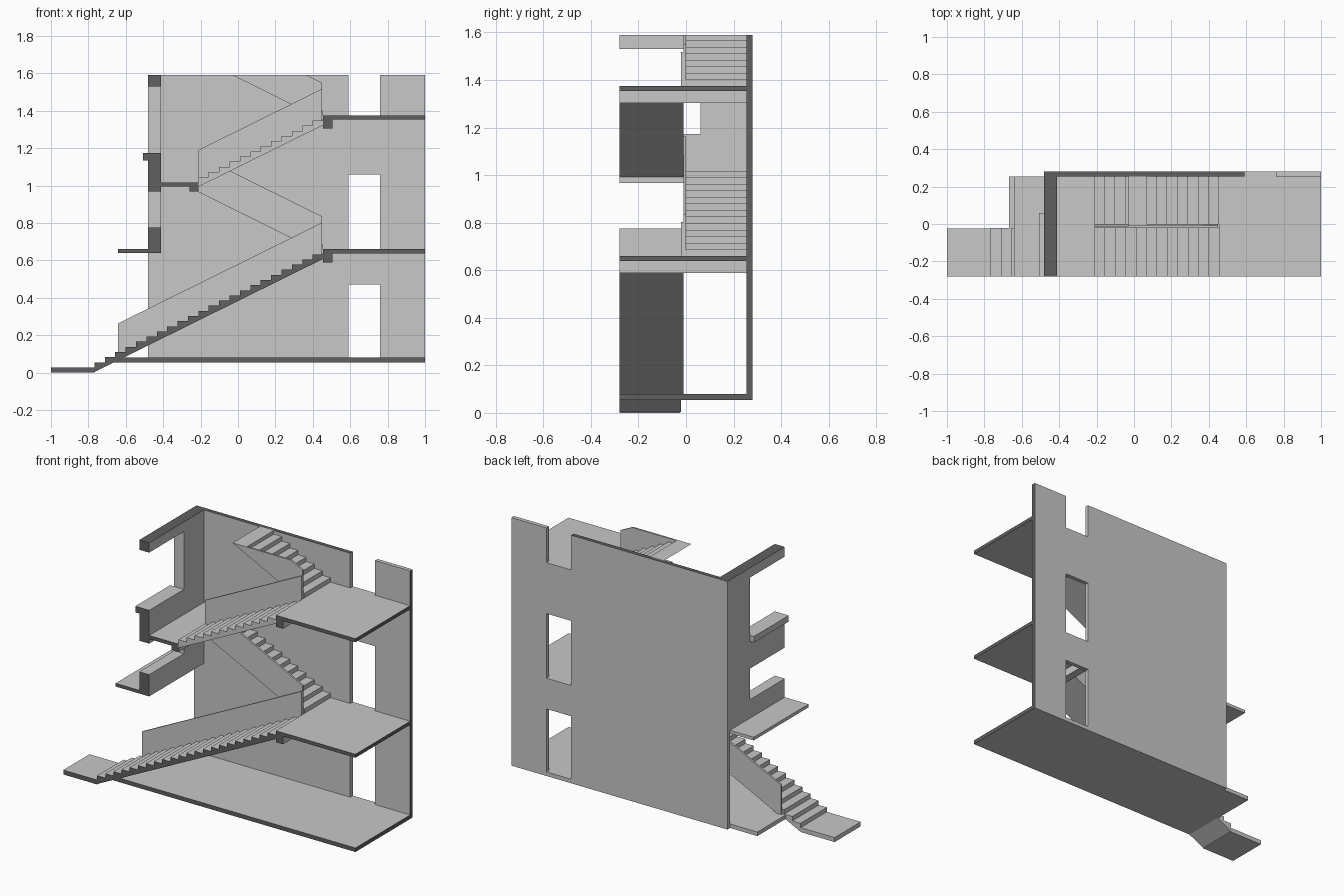
import bpy, bmesh
from mathutils import Vector

if "Cube" in bpy.data.objects:
    bpy.data.objects.remove(bpy.data.objects["Cube"])

def material(name, v):
    m = bpy.data.materials.new(name)
    m.diffuse_color = (v, v, v, 1)
    m.use_nodes = True
    m.node_tree.nodes["Principled BSDF"].inputs["Base Color"].default_value = m.diffuse_color
    return m

LIGHT = material("light grey", 0.58)
DARK = material("dark cut grey", 0.115)

FRONT, INNER, BACK = -0.28, 0.255, 0.28      # y of section cut, wall face, wall back
TOP = 1.59
RISE, RUN, THICK, RAIL = 0.0275, 0.0556, 0.052, 0.145
G0, G1, G2 = 0.08, 0.66, 1.375               # floor levels
MID = G1 + 13 * RISE                         # half landing level
XL, XR = -0.212, 0.455                       # ends of the short flights


def prism(name, polys, lo, hi, axis='y', cut_top=False):
    """Extrude polygons: (x, z) along y, or (y, z) along x. Clip at TOP and colour the cut faces."""
    bm = bmesh.new()
    for poly in polys:
        pts = [(a, lo, b) if axis == 'y' else (lo, a, b) for a, b in poly]
        bm.faces.new([bm.verts.new(p) for p in pts])
    bmesh.ops.remove_doubles(bm, verts=bm.verts, dist=1e-5)
    bmesh.ops.recalc_face_normals(bm, faces=bm.faces)
    ext = bmesh.ops.extrude_face_region(bm, geom=bm.faces[:], use_keep_orig=True)
    off = Vector((0, hi - lo, 0)) if axis == 'y' else Vector((hi - lo, 0, 0))
    bmesh.ops.translate(bm, vec=off, verts=[g for g in ext['geom'] if isinstance(g, bmesh.types.BMVert)])
    if max(v.co.z for v in bm.verts) > TOP + 1e-4:
        bmesh.ops.bisect_plane(bm, geom=bm.verts[:] + bm.edges[:] + bm.faces[:],
                               plane_co=(0, 0, TOP), plane_no=(0, 0, 1), clear_outer=True)
        bmesh.ops.holes_fill(bm, edges=[e for e in bm.edges if e.is_boundary])
    bmesh.ops.recalc_face_normals(bm, faces=bm.faces)
    # section faces: front plane, right end, and the top of the walls
    for f in bm.faces:
        c, n = f.calc_center_median(), f.normal
        if (n.y < -0.9 and c.y < FRONT + 0.001) or (n.x > 0.9 and c.x > 0.999) \
                or (cut_top and n.z > 0.9 and c.z > TOP - 0.001 and c.x < 0.6):
            f.material_index = 1
    me = bpy.data.meshes.new(name)
    bm.to_mesh(me)
    bm.free()
    me.materials.append(LIGHT)
    me.materials.append(DARK)
    ob = bpy.data.objects.new(name, me)
    bpy.context.collection.objects.link(ob)
    return ob


def rect(a0, a1, b0, b1):
    return [(a0, b0), (a1, b0), (a1, b1), (a0, b1)]


def box(name, x0, x1, y0, y1, z0, z1):
    return prism(name, [rect(x0, x1, z0, z1)], y0, y1)


def grid(us, vs, is_hole):
    """Rectangular cells between the grid lines, leaving out the openings."""
    return [rect(a, b, c, d) for a, b in zip(us, us[1:]) for c, d in zip(vs, vs[1:])
            if not is_hole((a + b) / 2, (c + d) / 2)]


def flight(name, x0, z0, n, d, y0, y1):
    """Solid stair with n risers climbing in direction d."""
    pts = [(x0, z0)]
    for i in range(n):
        pts.append((x0 + d * RUN * i, z0 + RISE * (i + 1)))
        if i < n - 1:
            pts.append((x0 + d * RUN * (i + 1), z0 + RISE * (i + 1)))
    x1, z1 = pts[-1]
    pts += [(x1, z1 - THICK), (x0, z0 + RISE - THICK)]
    prism(name, [pts], y0, y1)


def parapet(name, x0, z0, d, xa, xb, y0, y1):
    """Sloping solid balustrade following the nosing line of a flight."""
    nose = lambda x: z0 + RISE + (x - x0) * d * RISE / RUN
    prism(name, [[(xa, nose(xa) - THICK), (xb, nose(xb) - THICK),
                  (xb, nose(xb) + RAIL), (xa, nose(xa) + RAIL)]], y0, y1)


# back wall with stacked door openings
def door(x, z):
    return 0.59 < x < 0.76 and (G0 < z < 0.47 or G1 < z < 1.06 or z > G2)

prism("back_wall", grid([-0.48, 0.59, 0.76, 1], [0.055, G0, 0.47, G1, 1.06, G2, TOP], door),
      INNER, BACK, cut_top=True)

# left wall with two window openings
def window(y, z):
    return y < 0.06 and (0.775 < z < 0.967 or 1.173 < z < 1.53)

prism("left_wall", grid([FRONT, 0.06, BACK], [0.64, 0.775, 0.967, 1.173, 1.53, TOP], window),
      -0.48, -0.412, 'x', cut_top=True)
box("window_sill", -0.507, -0.48, FRONT, 0.06, 1.135, 1.173)
box("entrance_canopy", -0.642, -0.48, FRONT, INNER, 0.64, 0.66)

# floors, landings and their edge beams
box("entry_pad", -1, -0.768, FRONT, -0.025, 0, RISE)
box("ground_slab", -0.667, 1, FRONT, INNER, 0.055, G0)
for i, g in enumerate((G1, G2)):
    box(f"floor_slab_{i + 1}", XR, 1, FRONT, INNER, g - 0.022, g)
    box(f"floor_beam_{i + 1}", XR, 0.505, FRONT, INNER, g - 0.071, g - 0.022)
box("half_landing", -0.412, XL, FRONT, INNER, MID - 0.022, MID)
box("half_landing_beam", -0.26, XL, FRONT, INNER, 0.967, MID - 0.022)

# stair flights: front ones climb right, back ones climb left
flight("entry_flight", -0.768, RISE, 23, 1, FRONT, -0.022)
flight("upper_front_flight", XL, MID, 13, 1, FRONT, -0.022)
flight("lower_back_flight", XR, G1, 13, -1, 0, INNER)
flight("upper_back_flight", XR, G2, 13, -1, 0, INNER)

# balustrades between the flights
parapet("entry_parapet", -0.768, RISE, 1, -0.642, 0.45, -0.022, -0.011)
parapet("upper_front_parapet", XL, MID, 1, XL, 0.45, -0.022, -0.011)
parapet("lower_back_parapet", XR, G1, -1, XL, 0.45, -0.011, 0)
parapet("upper_back_parapet", XR, G2, -1, XL, 0.45, -0.011, 0)
